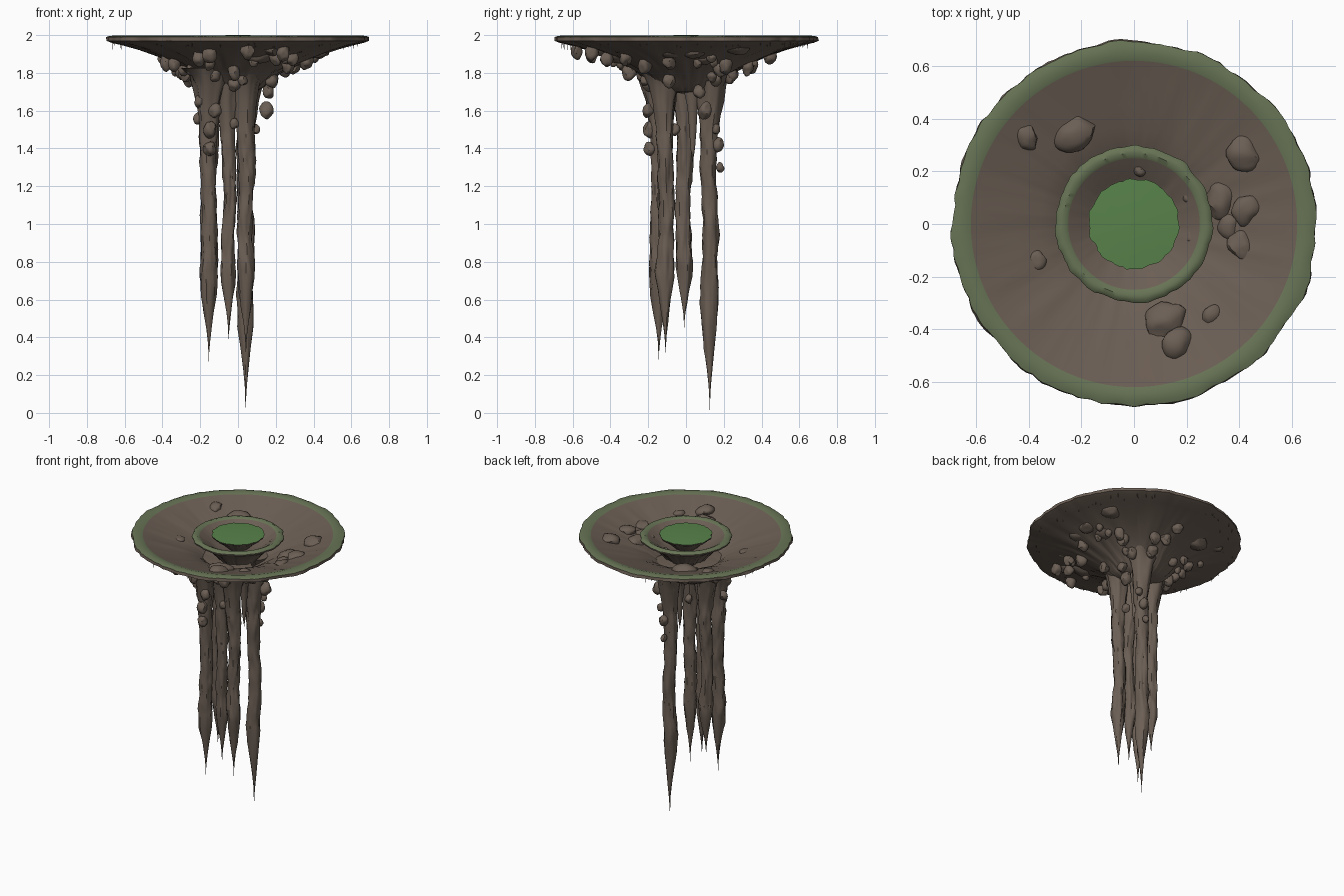
import bpy, bmesh, math, random
from mathutils import Vector, Matrix, noise

random.seed(7)
cube = bpy.data.objects.get("Cube")
if cube:
    bpy.data.objects.remove(cube)


def material(name, rgb):
    m = bpy.data.materials.new(name)
    m.use_nodes = True
    m.diffuse_color = (*rgb, 1)
    m.node_tree.nodes["Principled BSDF"].inputs["Base Color"].default_value = (*rgb, 1)
    return m


EARTH = material("brown earth", (0.147, 0.113, 0.089))
MOSS = material("dull moss", (0.135, 0.172, 0.09))
GRASS = material("bright grass", (0.097, 0.222, 0.069))


def finish(bm, name, mats, angle=40):
    bmesh.ops.remove_doubles(bm, verts=bm.verts, dist=0.0001)
    bmesh.ops.recalc_face_normals(bm, faces=bm.faces)
    mesh = bpy.data.meshes.new(name)
    bm.to_mesh(mesh)
    bm.free()
    for m in mats:
        mesh.materials.append(m)
    for p in mesh.polygons:
        p.use_smooth = True
    mesh.set_sharp_from_angle(angle=math.radians(angle))
    obj = bpy.data.objects.new(name, mesh)
    bpy.context.collection.objects.link(obj)
    return obj


def lathe(name, profile, mats, steps=120, centre=lambda z: (0, 0), freq=4, seed=0, rise=7):
    """Profile rows: radius, height, roughness, material of the next band."""
    bm = bmesh.new()
    rings = []
    for r, z, rough, _ in profile:
        cx, cy = centre(z)
        ring = []
        for i in range(steps):
            a = math.tau * i / steps
            c, s = math.cos(a), math.sin(a)
            p = Vector((c * freq + seed, s * freq, z * rise))
            n = noise.noise(p) + 0.6 * noise.noise(p * 2.7)
            q = r * (1 + rough * n)
            ring.append(bm.verts.new((cx + c * q, cy + s * q, z)))
        rings.append(ring)
    for row, low, high in zip(profile, rings, rings[1:]):
        for i in range(steps):
            j = (i + 1) % steps
            f = bm.faces.new((low[i], low[j], high[j], high[i]))
            f.material_index = row[3]
    return finish(bm, name, mats)


def interpolate(table, r):
    for (r0, z0), (r1, z1) in zip(table, table[1:]):
        if r <= r1:
            return z0 + (z1 - z0) * (r - r0) / (r1 - r0)
    return table[-1][1]


# Thin funnel-shaped island with a mossy rim
bowl = [(0, 1.74), (0.12, 1.755), (0.18, 1.805), (0.26, 1.865), (0.36, 1.905),
        (0.45, 1.935), (0.54, 1.963), (0.62, 1.99)]
under = [(0, 1.69), (0.13, 1.7), (0.17, 1.725), (0.2, 1.755), (0.25, 1.8), (0.33, 1.845),
         (0.42, 1.885), (0.52, 1.92), (0.6, 1.943), (0.67, 1.96)]


def drift(z):
    return (-0.035 * min(1, max(0, (1.9 - z) / 0.15)), 0)


rim = [(0.62, 1.99, 0, 1), (0.645, 1.998, 0.002, 1), (0.675, 1.996, 0.01, 1),
       (0.692, 1.99, 0.02, 0), (0.694, 1.97, 0.022, 0)]
island_profile = [(r, z, 0.03, 0) for r, z in bowl[:-1]] + rim
island_profile += [(r, z, 0.06 if r < 0.5 else 0.02, 0) for r, z in reversed(under)]
lathe("island_bowl", island_profile, [EARTH, MOSS], 180, drift, 6)

# Raised inner ring: a smaller trumpet with its own basin
lathe("inner_ring", [
    (0, 1.9, 0, 0), (0.13, 1.905, 0.03, 0), (0.18, 1.935, 0.03, 0), (0.25, 1.985, 0, 1),
    (0.27, 1.995, 0.006, 1), (0.288, 1.991, 0.02, 1), (0.298, 1.981, 0.03, 0),
    (0.296, 1.97, 0.03, 0), (0.245, 1.945, 0.04, 0), (0.19, 1.9, 0.08, 0),
    (0.13, 1.83, 0.1, 0), (0.09, 1.74, 0.1, 0), (0, 1.72, 0, 0)],
    [EARTH, MOSS], 120, seed=3, rise=2)

# Central grassy plug
lathe("grass_centre", [
    (0, 2.0, 0, 0), (0.09, 1.999, 0.02, 0), (0.172, 1.994, 0.05, 1),
    (0.167, 1.982, 0.06, 1), (0.12, 1.95, 0.08, 1), (0.07, 1.9, 0.08, 1),
    (0, 1.88, 0, 1)], [GRASS, EARTH], 72, freq=5, seed=9, rise=2)


# Long hanging roots that swell and then narrow to needles
def root(name, x, y, tip, size, taper, seed):
    swell = tip + 0.42 * taper
    rows = [(0.13, 1.825), (0.1, 1.785), (0.078, 1.73), (0.062, 1.65), (0.053, 1.57)]
    n = 24
    for i in range(n):
        t = i / n
        rows.append((0.047 - 0.007 * math.sin(t * math.pi), 1.5 + (swell - 1.5) * t))
    rows += [(r, tip + h * taper) for r, h in
             [(0.045, 0.42), (0.04, 0.35), (0.026, 0.26), (0.014, 0.18),
              (0.006, 0.11), (0.0025, 0.06), (0, 0)]]

    def path(z):
        wave = 0.005 * min(1, (z - tip) * 2)
        lean = max(0, z - 1.5) * 0.2
        return (x * (1 + lean) + wave * math.sin(z * 9 + seed),
                y * (1 + lean) + wave * math.cos(z * 7 + seed * 2))
    profile = [(0, 1.835, 0, 0)] + [(r * size, z, 0.26, 0) for r, z in rows]
    return lathe(name, profile, [EARTH], 32, path, 1.4, seed, 9)


roots = [(0.04, 0.125, 0.0, 1.0, 1.3), (-0.155, -0.145, 0.27, 1.0, 1.0),
         (-0.05, -0.11, 0.37, 0.85, 0.9), (0.042, -0.108, 0.3, 0.95, 1.0),
         (-0.153, -0.01, 0.44, 0.95, 0.8)]
for k, (x, y, tip, size, taper) in enumerate(roots):
    root(f"root_{k + 1}", x, y, tip, size, taper, k * 5)

# Short broken root between the long ones
lathe("root_stub", [(0, 1.75, 0, 0), (0.05, 1.73, 0.2, 0), (0.028, 1.62, 0.2, 0),
                    (0.02, 1.5, 0.2, 0), (0.012, 1.4, 0.2, 0), (0, 1.32, 0, 0)],
      [EARTH], 20, lambda z: (0.025, 0.035), 1.4, 31)


# Rocks
def add_rock(bm, place, size, tall):
    made = bmesh.ops.create_icosphere(bm, subdivisions=3, radius=1)["verts"]
    spin = Matrix.Rotation(random.uniform(0, math.tau), 3, "Z")
    tilt = Matrix.Rotation(random.uniform(-0.3, 0.3), 3, "X")
    shape = Vector((random.uniform(0.95, 1.1), random.uniform(0.82, 1.02), tall))
    offset = Vector([random.uniform(0, 50) for _ in range(3)])
    cuts = [Vector([random.uniform(-1, 1) for _ in range(3)]).normalized() for _ in range(9)]
    for v in made:
        p = v.co.copy()
        for c in cuts:
            over = p.dot(c) - 0.82
            if over > 0:
                p -= c * over
        p *= 1 + 0.12 * noise.noise(p * 1.5 + offset)
        v.co = spin @ (tilt @ (p * shape)) * size + Vector(place)


# Rocks lying in the moat
bm = bmesh.new()
for x, y, s in [(-0.41, 0.33, 0.055), (-0.23, 0.35, 0.085), (0.42, 0.27, 0.075),
                (0.33, 0.09, 0.072), (0.43, 0.05, 0.068), (0.36, -0.01, 0.048),
                (0.41, -0.08, 0.058), (-0.37, -0.14, 0.042), (0.12, -0.37, 0.085),
                (0.17, -0.46, 0.07), (0.3, -0.35, 0.042)]:
    add_rock(bm, (x, y, interpolate(bowl, math.hypot(x, y)) - 0.012), s, 0.6)
for x, y in [(0.205, 0.1), (0.22, -0.05), (0.02, 0.205)]:
    add_rock(bm, (x, y, 1.945), 0.026, 0.9)
finish(bm, "moat_rocks", [EARTH], 35)

# Rocks hanging beneath the funnel
bm = bmesh.new()
for x, y in [(-0.38, -0.12), (-0.32, 0.1), (-0.21, -0.42), (0.05, -0.58), (0.2, -0.42),
             (0.24, -0.5), (-0.02, -0.3), (0.3, 0.21), (0.1, 0.33), (-0.15, -0.5)]:
    add_rock(bm, (x, y, interpolate(under, math.hypot(x, y)) - 0.025), 0.036, 1.3)
for k in range(34):
    a = k * 2.4 + random.uniform(-0.4, 0.4)
    r = random.uniform(0.2, 0.45)
    place = (r * math.cos(a) - 0.02, r * math.sin(a), interpolate(under, r) - 0.014)
    add_rock(bm, place, random.uniform(0.022, 0.042), random.uniform(0.95, 1.35))
finish(bm, "hanging_rocks", [EARTH], 35)

# Rocks clinging to the upper roots
bm = bmesh.new()
for x, y, z, s in [(-0.15, -0.19, 1.5, 0.04), (-0.15, -0.19, 1.4, 0.035),
                   (-0.2, -0.17, 1.65, 0.035), (-0.21, -0.13, 1.56, 0.03),
                   (-0.12, -0.2, 1.6, 0.035), (-0.02, -0.14, 1.53, 0.025),
                   (-0.02, -0.2, 1.74, 0.035), (0.15, 0.1, 1.6, 0.042),
                   (0.16, 0.07, 1.7, 0.035), (0.06, 0.17, 1.42, 0.035),
                   (0.05, 0.18, 1.3, 0.025), (0.02, -0.06, 1.5, 0.03),
                   (-0.17, -0.19, 1.7, 0.035), (0.09, 0.16, 1.5, 0.025)]:
    add_rock(bm, (x, y, z), s, 1.15)
finish(bm, "root_rocks", [EARTH], 35)

# Fine rootlets around the rim
bm = bmesh.new()
for k in range(60):
    a = random.uniform(0, math.tau)
    r = random.uniform(0.58, 0.675)
    long = random.uniform(0.02, 0.045)
    spot = Matrix.Translation((r * math.cos(a), r * math.sin(a), 1.965 - long / 2))
    bmesh.ops.create_cone(bm, segments=5, radius1=0.0006, radius2=0.003, depth=long,
                          cap_ends=True, matrix=spot)
finish(bm, "rim_rootlets", [EARTH])
